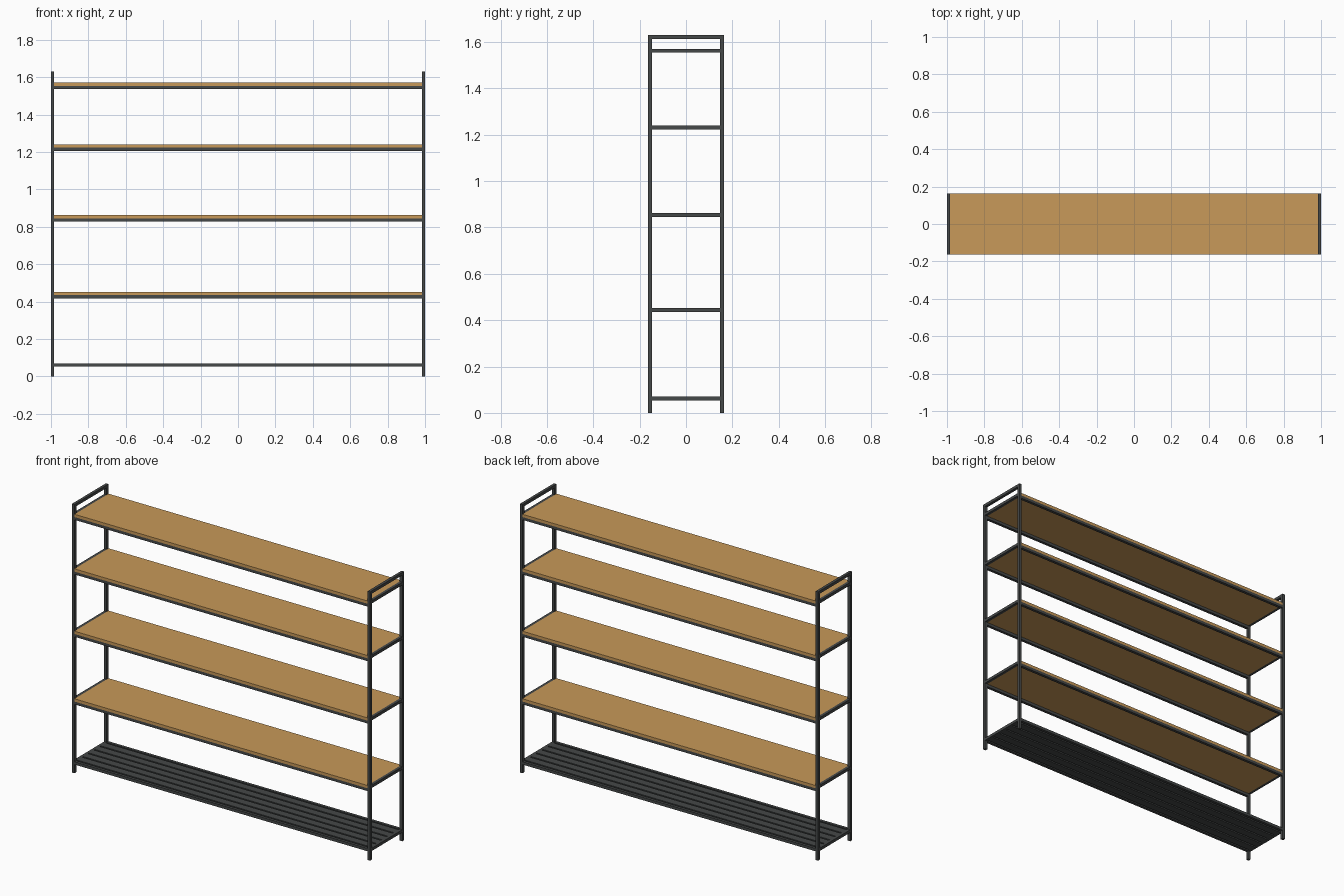
import bpy

if "Cube" in bpy.data.objects:
    bpy.data.objects.remove(bpy.data.objects["Cube"])

X, Y, H, T = 1.0, 0.163, 1.63, 0.017   # half length, half depth, height, tube size
SHELVES = [0.452, 0.862, 1.24, 1.571]  # top height of each board


def material(name, color):
    m = bpy.data.materials.new(name)
    m.diffuse_color = color
    m.use_nodes = True
    m.node_tree.nodes["Principled BSDF"].inputs["Base Color"].default_value = m.diffuse_color
    return m


metal = material("dark_metal", (0.06, 0.065, 0.065, 1))
wood = material("wood", (0.58, 0.32, 0.10, 1))


def box(name, x0, x1, y0, y1, z0, z1, mat):
    bpy.ops.mesh.primitive_cube_add(
        size=1, location=((x0 + x1) / 2, (y0 + y1) / 2, (z0 + z1) / 2))
    ob = bpy.context.object
    ob.name = name
    ob.scale = (x1 - x0, y1 - y0, z1 - z0)
    bpy.ops.object.transform_apply(location=False, rotation=False, scale=True)
    ob.data.materials.append(mat)


def end_rails(name, z0, z1):
    for side, x in (("left", -X), ("right", X - T)):
        box(f"{side}_{name}", x, x + T, -Y + T, Y - T, z0, z1, metal)


def long_rails(name, z0, z1):
    for side, y in (("front", -Y), ("back", Y - T)):
        box(f"{side}_{name}", -X + T, X - T, y, y + T, z0, z1, metal)


# corner posts
for sx, x in (("left", -X), ("right", X - T)):
    for sy, y in (("front", -Y), ("back", Y - T)):
        box(f"{sy}_{sx}_post", x, x + T, y, y + T, 0, H, metal)

# top handles joining the posts
end_rails("top_handle", H - T, H)

# wooden shelves with end rails level with the board and long rails below
for i, z in enumerate(SHELVES, 1):
    box(f"shelf_board_{i}", -X + T, X - T, -Y, Y, z - T, z, wood)
    end_rails(f"shelf_end_rail_{i}", z - T, z)
    long_rails(f"shelf_rail_{i}", z - 2 * T, z - T)

# slatted bottom rack
ZB = 0.053
end_rails("rack_end_rail", ZB, ZB + T)
long_rails("rack_rail", ZB, ZB + T)
n, gap = 5, 0.010
w = (2 * (Y - T) - gap * (n + 1)) / n
for i in range(n):
    y = -Y + T + gap + i * (w + gap)
    box(f"rack_slat_{i + 1}", -X + T, X - T, y, y + w, ZB, ZB + T, metal)
